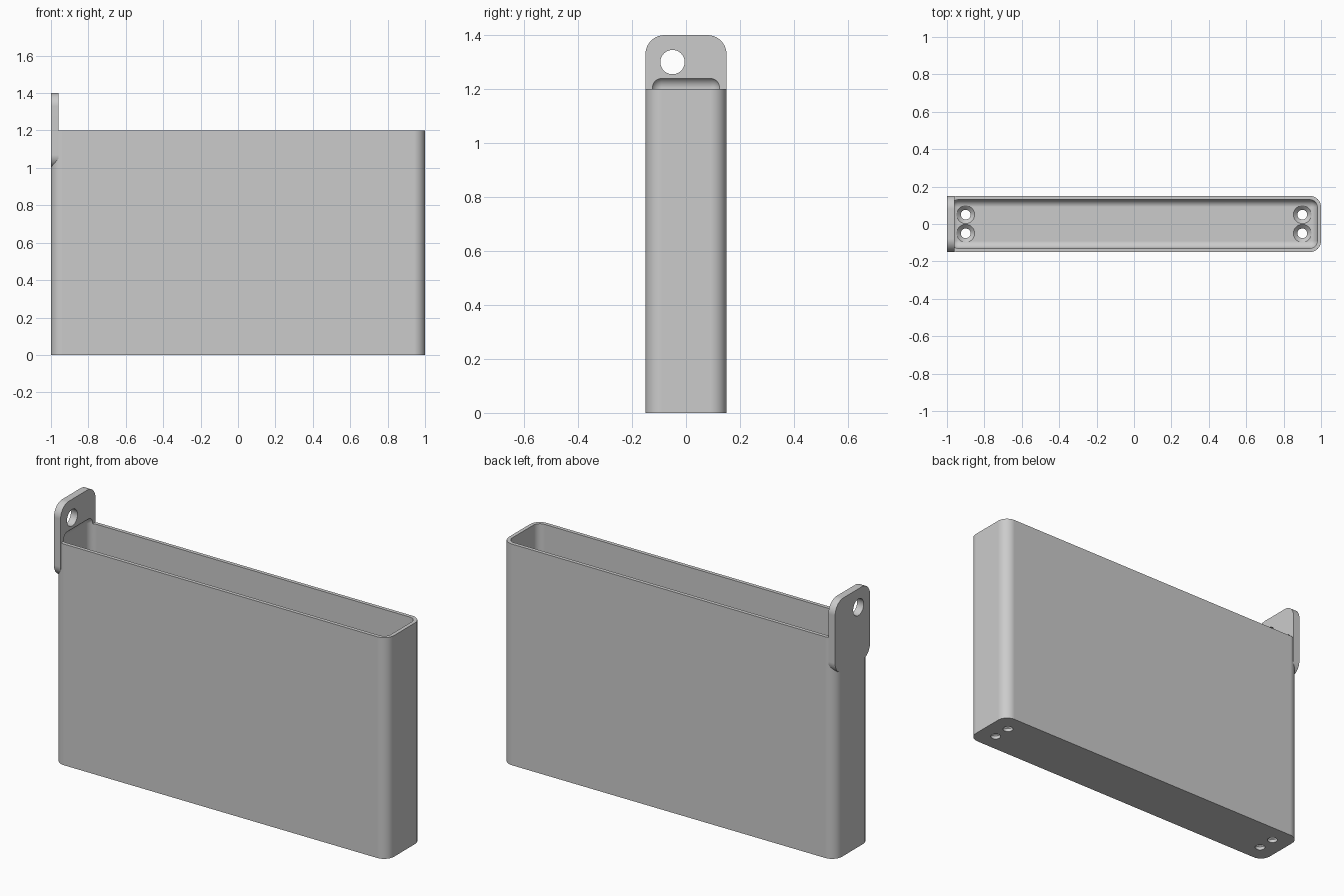
import bpy, bmesh, math
from mathutils import Matrix, Vector

default = bpy.data.objects.get("Cube")
if default:
    bpy.data.objects.remove(default, do_unlink=True)

grey = bpy.data.materials.new("plain grey")
grey.use_nodes = True
colour = (0.6, 0.6, 0.6, 1)
grey.diffuse_color = colour
grey.node_tree.nodes["Principled BSDF"].inputs["Base Color"].default_value = colour


def make_object(name, bm):
    bmesh.ops.recalc_face_normals(bm, faces=bm.faces[:])
    mesh = bpy.data.meshes.new(name)
    bm.to_mesh(mesh)
    bm.free()
    mesh.materials.append(grey)
    obj = bpy.data.objects.new(name, mesh)
    bpy.context.collection.objects.link(obj)
    return obj


def rounded_box(name, low, high, radius, axis=None, segments=10):
    """Box with rounded edges: those along one axis, or all of them."""
    low, high = Vector(low), Vector(high)
    bm = bmesh.new()
    bmesh.ops.create_cube(bm, size=1)
    for v in bm.verts:
        v.co = Vector(v.co[i] * (high[i] - low[i]) + (low[i] + high[i]) / 2 for i in range(3))
    edges = [e for e in bm.edges
             if axis is None or abs((e.verts[0].co - e.verts[1].co).normalized()[axis]) > 0.9]
    bmesh.ops.bevel(bm, geom=edges, offset=radius, segments=segments,
                    profile=0.5, affect='EDGES', clamp_overlap=True)
    return make_object(name, bm)


def cone(name, centre, r1, r2, depth, rotation=Matrix()):
    bm = bmesh.new()
    bmesh.ops.create_cone(bm, cap_ends=True, segments=40, radius1=r1, radius2=r2,
                          depth=depth, matrix=Matrix.Translation(centre) @ rotation)
    return make_object(name, bm)


def select(obj):
    bpy.ops.object.select_all(action='DESELECT')
    obj.select_set(True)
    bpy.context.view_layer.objects.active = obj


def cut(obj, cutter):
    select(obj)
    mod = obj.modifiers.new("cut", 'BOOLEAN')
    mod.operation = 'DIFFERENCE'
    mod.solver = 'EXACT'
    mod.object = cutter
    bpy.ops.object.modifier_apply(modifier=mod.name)


# Main shell and hanging tab
shell = rounded_box("box_shell", (-1, -0.15, 0), (1, 0.15, 1.2), 0.06, axis=2)
tab = rounded_box("hanging_tab", (-1, -0.15, 1.0), (-0.96, 0.15, 1.4), 0.07, axis=0)

# Cavity with filleted edges, reaching slightly up into the tab
cavity = rounded_box("cavity_cutter", (-0.98, -0.13, 0.04), (0.98, 0.13, 1.245), 0.04)
cut(shell, cavity)
cut(tab, cavity)
cutters = [cavity]

# Hole through the tab
tab_hole = cone("tab_hole_cutter", (-0.98, -0.05, 1.3), 0.045, 0.045, 0.2,
                Matrix.Rotation(math.pi / 2, 4, 'Y'))
cut(tab, tab_hole)
cutters.append(tab_hole)

# Countersunk screw holes in the floor
for x in (-0.9, 0.9):
    for y in (-0.05, 0.05):
        drill = cone("drill_cutter", (x, y, 0.03), 0.026, 0.026, 0.16)
        sink = cone("countersink_cutter", (x, y, 0.031), 0.025, 0.053, 0.028)
        for cutter in (drill, sink):
            cut(shell, cutter)
            cutters.append(cutter)

for cutter in cutters:
    bpy.data.objects.remove(cutter, do_unlink=True)

# Smooth fillets, crisp edges
for obj in (shell, tab):
    select(obj)
    bpy.ops.object.shade_smooth_by_angle(angle=math.radians(30))
    normals = obj.modifiers.new("even_normals", 'WEIGHTED_NORMAL')
    normals.keep_sharp = True
